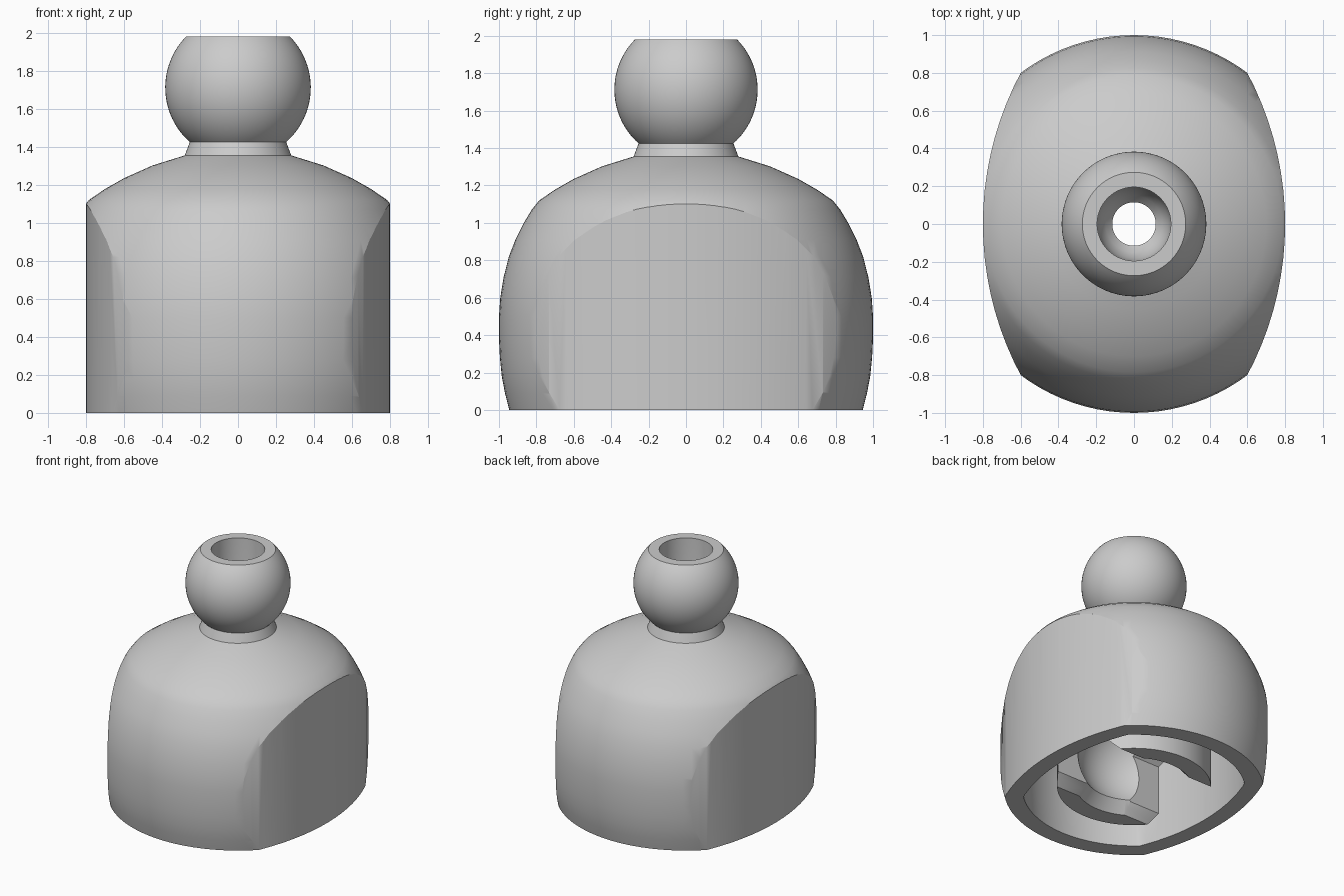
import bpy, bmesh, math

cube = bpy.data.objects.get("Cube")
if cube:
    bpy.data.objects.remove(cube, do_unlink=True)

grey = bpy.data.materials.new("plain grey")
grey.use_nodes = True
grey.diffuse_color = (0.6, 0.6, 0.6, 1)
grey.node_tree.nodes["Principled BSDF"].inputs["Base Color"].default_value = (0.6, 0.6, 0.6, 1)


def finish(name, bm):
    bmesh.ops.recalc_face_normals(bm, faces=bm.faces)
    mesh = bpy.data.meshes.new(name)
    bm.to_mesh(mesh)
    bm.free()
    mesh.materials.append(grey)
    ob = bpy.data.objects.new(name, mesh)
    bpy.context.collection.objects.link(ob)
    return ob


def lathe(name, profile, steps=96):
    """Solid of revolution from (radius, z) points, capped at both ends."""
    bm = bmesh.new()
    rings = []
    for r, z in profile:
        rings.append([bm.verts.new((r * math.cos(2 * math.pi * i / steps),
                                    r * math.sin(2 * math.pi * i / steps), z))
                      for i in range(steps)])
    for a, b in zip(rings, rings[1:]):
        for i in range(steps):
            j = (i + 1) % steps
            bm.faces.new((a[i], a[j], b[j], b[i]))
    bm.faces.new(rings[0][::-1])
    bm.faces.new(rings[-1])
    return finish(name, bm)


def prism(name, outline, offset):
    """Extrude a closed outline of 3D points along an offset."""
    bm = bmesh.new()
    face = bm.faces.new([bm.verts.new(p) for p in outline])
    ext = bmesh.ops.extrude_face_region(bm, geom=[face])
    moved = [v for v in ext["geom"] if isinstance(v, bmesh.types.BMVert)]
    bmesh.ops.translate(bm, verts=moved, vec=offset)
    return finish(name, bm)


def lens(name, radius, half=1.1, steps=24):
    """Tall prism with two gently bowed sides facing left and right."""
    ys = [-half + 2 * half * i / steps for i in range(steps + 1)]
    bow = [(math.sqrt(radius ** 2 - y * y) - 0.9, y, -0.5) for y in ys]
    return prism(name, bow + [(-x, y, z) for x, y, z in reversed(bow)], (0, 0, 3))


def boolean(target, tool, operation):
    mod = target.modifiers.new("cut", "BOOLEAN")
    mod.operation, mod.object, mod.solver = operation, tool, "EXACT"
    bpy.context.view_layer.objects.active = target
    bpy.ops.object.modifier_apply(modifier=mod.name)
    bpy.data.objects.remove(tool, do_unlink=True)


def arc(radius, centre, z0, z1, steps):
    """Profile points on a sphere between two heights."""
    a0, a1 = (math.asin((z - centre) / radius) for z in (z0, z1))
    angles = [a0 + (a1 - a0) * i / steps for i in range(steps + 1)]
    return [(radius * math.cos(a), centre + radius * math.sin(a)) for a in angles]


# Domed body, neck and truncated ball
dome = [(0.945, 0), (0.968, 0.09), (0.985, 0.18), (0.995, 0.28), (1, 0.38), (1, 0.5),
        (0.993, 0.6), (0.975, 0.71), (0.947, 0.82), (0.912, 0.91), (0.867, 1.0),
        (0.825, 1.07), (0.785, 1.12), (0.7, 1.178), (0.6, 1.235), (0.45, 1.302), (0.28, 1.355)]
body = lathe("body_with_ball", dome + arc(0.383, 1.712, 1.425, 1.98, 28))
boolean(body, lens("side_trim", 1.7), "INTERSECT")

# Hollow underside, leaving front and back claws with chamfered ends
hollow = lathe("hollow", [(0.8, -0.2), (0.82, 0.2), (0.82, 0.45), (0.76, 0.68), (0.66, 0.8)])
boolean(hollow, lens("hollow_trim", 1.57), "INTERSECT")
claws = lathe("claws", [(0.56, 0.03), (0.56, 1.0)])
half_slot = [(0.36, -0.1), (0.36, 0.03), (0.29, 0.11), (0.29, 0.5), (0.2, 0.6)]
slot = [(-1, y, z) for y, z in half_slot] + [(-1, -y, z) for y, z in reversed(half_slot)]
boolean(claws, prism("slot", slot, (2, 0, 0)), "DIFFERENCE")
boolean(hollow, claws, "DIFFERENCE")
boolean(body, hollow, "DIFFERENCE")

# Ball socket with flared mouth, joined to the stepped bore
socket = [(0.46, -0.1), (0.42, 0.03)] + arc(0.41, 0.33, 0.12, 0.72, 20)
bore = [(0.115, 0.74), (0.115, 1.15), (0.15, 1.19), (0.18, 1.25), (0.195, 1.34), (0.195, 2.2)]
boolean(body, lathe("bore", socket + bore), "DIFFERENCE")

bpy.ops.object.select_all(action="DESELECT")
body.select_set(True)
bpy.context.view_layer.objects.active = body
bpy.ops.object.shade_smooth_by_angle(angle=math.radians(28))
